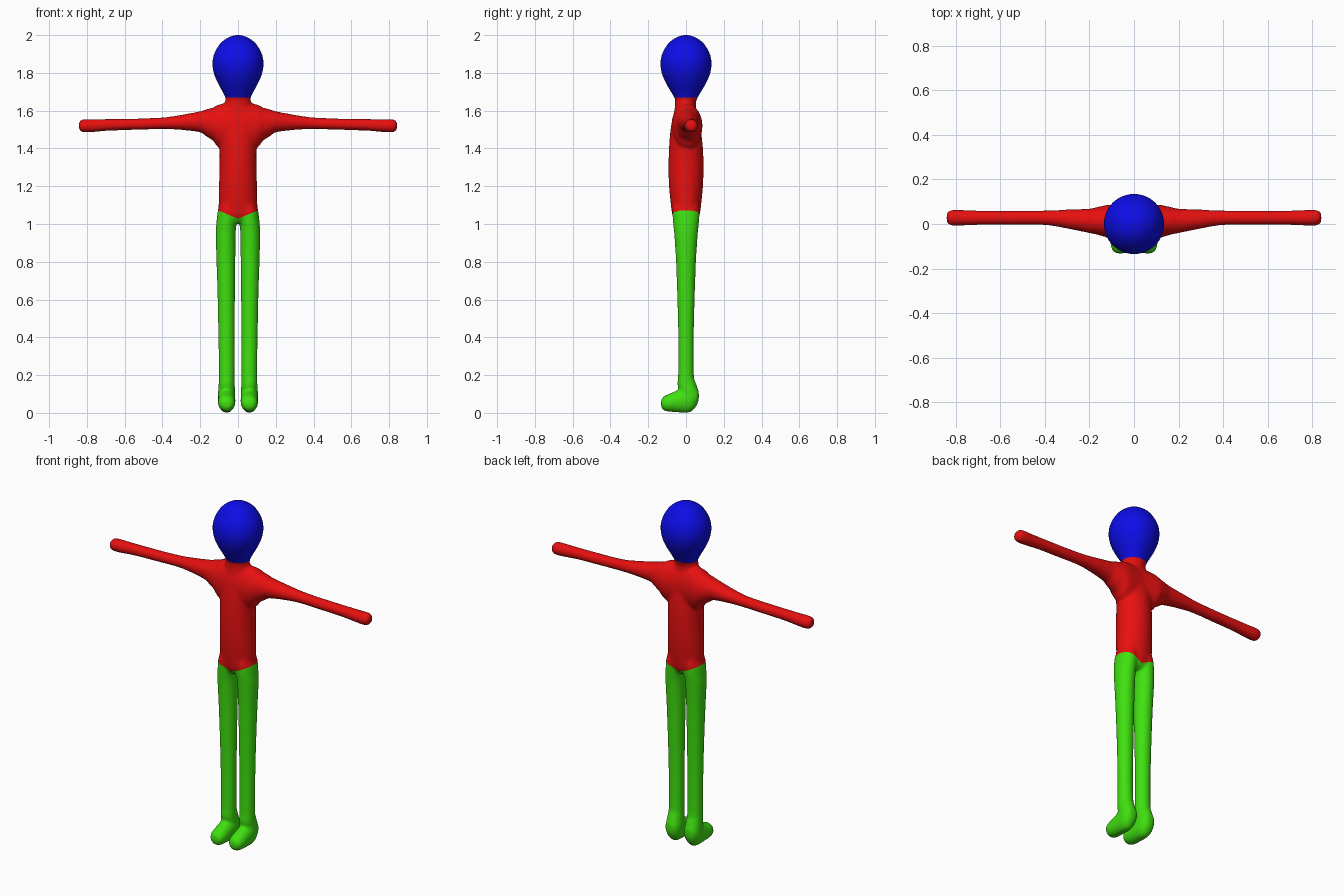
import bpy, bmesh, math
from mathutils import Vector

if "Cube" in bpy.data.objects:
    bpy.data.objects.remove(bpy.data.objects["Cube"])


def material(name, rgb):
    m = bpy.data.materials.new(name)
    m.diffuse_color = (*rgb, 1)
    m.use_nodes = True
    m.node_tree.nodes["Principled BSDF"].inputs["Base Color"].default_value = m.diffuse_color
    return m


def smooth_rows(rows, steps=4):
    """Catmull-Rom interpolation between cross-sections."""
    out = []
    for i in range(len(rows) - 1):
        p0, p1 = rows[max(i - 1, 0)], rows[i]
        p2, p3 = rows[i + 1], rows[min(i + 2, len(rows) - 1)]
        for k in range(steps):
            t = k / steps
            out.append([0.5 * (2 * b + (c - a) * t + (2 * a - 5 * b + 4 * c - d) * t * t
                               + (3 * b - a - 3 * c + d) * t ** 3)
                        for a, b, c, d in zip(p0, p1, p2, p3)])
    return out + [list(rows[-1])]


def loft(bm, rows, axis, sides=32):
    """Rows are (position, centre u, centre v, radius u, radius v) along an axis."""
    u, v = [i for i in range(3) if i != axis]
    rings = []
    for pos, cu, cv, ru, rv in smooth_rows(rows):
        ring = []
        for k in range(sides):
            a = 2 * math.pi * k / sides
            co = [0, 0, 0]
            co[axis] = pos
            co[u] = cu + max(ru, 0.003) * math.cos(a)
            co[v] = cv + max(rv, 0.003) * math.sin(a)
            ring.append(bm.verts.new(co))
        rings.append(ring)
    for r, s in zip(rings, rings[1:]):
        for k in range(sides):
            n = (k + 1) % sides
            bm.faces.new((r[k], r[n], s[n], s[k]))
    bm.faces.new(rings[0])
    bm.faces.new(rings[-1])


def mirrored(rows, column):
    return [[-c if i == column else c for i, c in enumerate(r)] for r in rows]


bm = bmesh.new()

# torso and neck
loft(bm, [(1.005, 0, 0, .05, .045), (1.04, 0, 0, .098, .07), (1.10, 0, 0, .103, .08),
          (1.20, 0, 0, .101, .090), (1.30, 0, 0, .098, .093), (1.40, 0, 0, .098, .090),
          (1.50, 0, -.002, .105, .080), (1.57, 0, -.002, .095, .066),
          (1.62, 0, -.003, .074, .056), (1.66, 0, -.002, .066, .056),
          (1.70, 0, 0, .06, .06)], 2)

# head
loft(bm, [(1.64, 0, 0, .055, .05), (1.67, 0, 0, .068, .062), (1.70, 0, 0, .082, .08),
          (1.75, 0, 0, .109, .109), (1.80, 0, 0, .129, .129), (1.85, 0, 0, .136, .136),
          (1.90, 0, 0, .127, .127), (1.95, 0, 0, .099, .099), (1.98, 0, 0, .066, .066),
          (1.995, 0, 0, .034, .034), (2.002, 0, 0, .004, .004)], 2)

# both arms in one span
arm = [(.10, .010, 1.518, .077, .115), (.13, .013, 1.528, .071, .089),
       (.17, .014, 1.536, .061, .071), (.20, .014, 1.541, .055, .056),
       (.30, .022, 1.538, .043, .040), (.40, .028, 1.533, .033, .031),
       (.55, .028, 1.528, .032, .030), (.68, .028, 1.525, .032, .031),
       (.76, .028, 1.521, .035, .034), (.815, .028, 1.520, .036, .035),
       (.835, .028, 1.520, .029, .028), (.842, .028, 1.520, .015, .015)]
loft(bm, mirrored(arm[::-1], 0) + [(0, 0, 1.51, .078, .135)] + arm, 0)

# legs and feet
leg = [(.03, .060, .015, .030, .035), (.06, .060, .020, .044, .045),
       (.10, .060, .018, .046, .050), (.15, .060, .005, .043, .051),
       (.20, .060, 0, .042, .042), (.40, .061, 0, .043, .041), (.60, .062, 0, .046, .046),
       (.80, .064, 0, .050, .053), (.95, .065, 0, .053, .063),
       (1.02, .060, 0, .053, .070), (1.08, .055, 0, .050, .072), (1.14, .045, 0, .035, .06)]
foot = [(-.132, .060, .050, .020, .018), (-.120, .060, .050, .036, .036),
        (-.095, .060, .053, .045, .046), (-.05, .060, .060, .046, .057),
        (0, .060, .070, .046, .070), (.03, .060, .077, .044, .070),
        (.055, .060, .088, .036, .052), (.068, .060, .092, .018, .024)]
for rows, axis in ((leg, 2), (foot, 1)):
    loft(bm, rows, axis)
    loft(bm, mirrored(rows, 1), axis)

bmesh.ops.recalc_face_normals(bm, faces=bm.faces)
mesh = bpy.data.meshes.new("figure")
bm.to_mesh(mesh)
bm.free()
figure = bpy.data.objects.new("figure", mesh)
bpy.context.collection.objects.link(figure)

# blend the parts into one skin
remesh = figure.modifiers.new("blend", 'REMESH')
remesh.mode = 'VOXEL'
remesh.voxel_size = 0.008
soften = figure.modifiers.new("soften", 'SMOOTH')
soften.factor = 0.5
soften.iterations = 8
evaluated = figure.evaluated_get(bpy.context.evaluated_depsgraph_get())
bm = bmesh.new()
bm.from_mesh(evaluated.to_mesh())
evaluated.to_mesh_clear()
figure.modifiers.clear()

# clean colour borders: neckline, and a V-shaped waist
NECK, WAIST, SLOPE = 1.67, 1.028, 0.42


def cut(point, normal, keep=lambda c: True):
    faces = [f for f in bm.faces if keep(f.calc_center_median())]
    geom = set(faces)
    for f in faces:
        geom.update(f.edges)
        geom.update(f.verts)
    bmesh.ops.bisect_plane(bm, geom=list(geom), dist=1e-5, plane_co=point, plane_no=normal)


cut((0, 0, NECK), (0, 0, 1))
cut((0, 0, 0), (1, 0, 0))
for side in (-1, 1):
    cut((0, 0, WAIST), Vector((-side * SLOPE, 0, 1)).normalized(),
        lambda c: c.x * side > 0 and 0.9 < c.z < 1.2)

for f in bm.faces:
    c = f.calc_center_median()
    f.smooth = True
    f.material_index = 2 if c.z > NECK else 1 if c.z > WAIST + SLOPE * abs(c.x) else 0
bm.to_mesh(mesh)
bm.free()
for m in (material("green legs", (.05, .75, .005)), material("red torso", (.8, .005, .005)),
          material("blue head", (.004, .004, .8))):
    mesh.materials.append(m)
